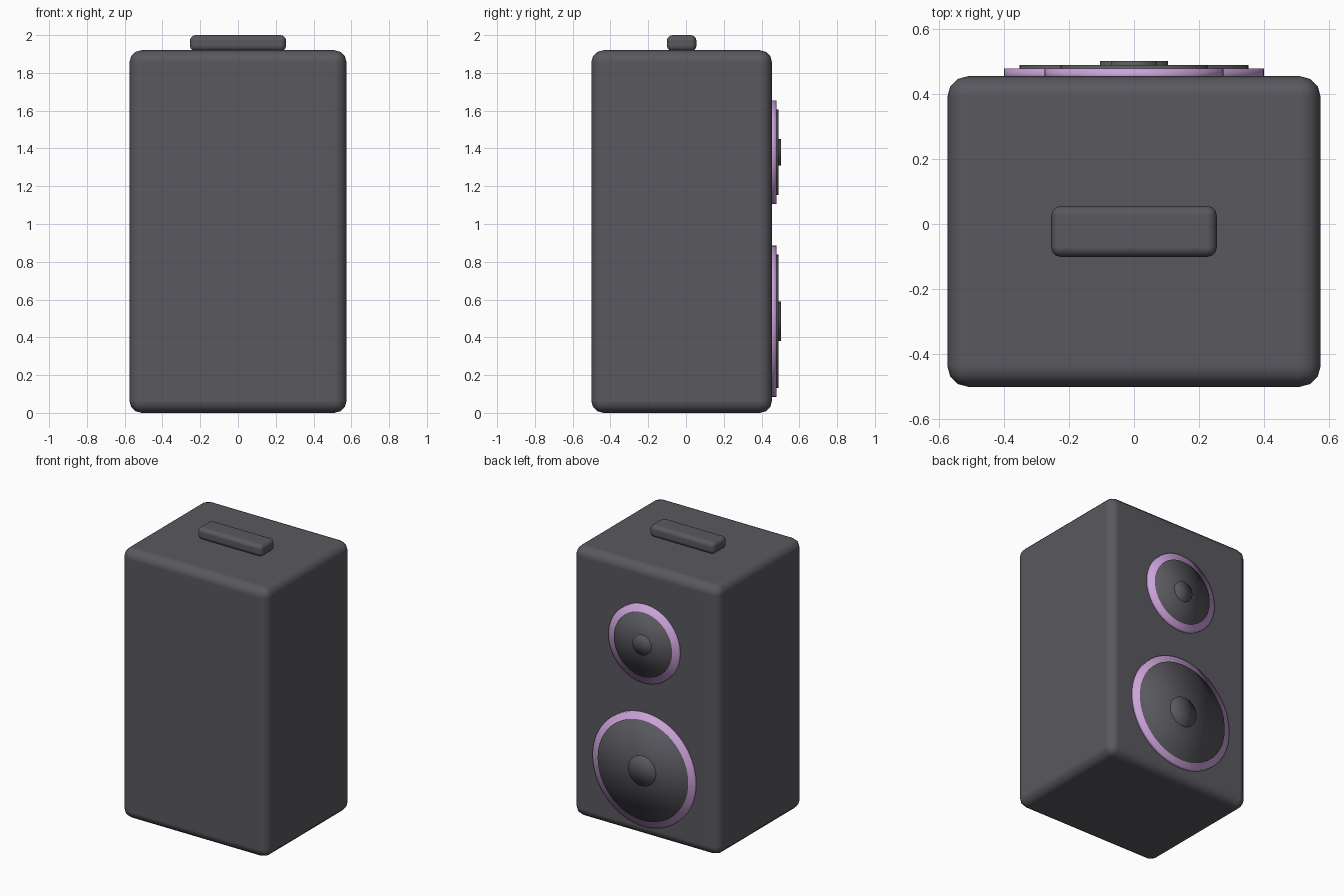
import bpy
from math import radians

cube = bpy.data.objects.get("Cube")
if cube:
    bpy.data.objects.remove(cube, do_unlink=True)


def material(name, color):
    mat = bpy.data.materials.new(name)
    mat.use_nodes = True
    mat.diffuse_color = (*color, 1)
    mat.node_tree.nodes["Principled BSDF"].inputs["Base Color"].default_value = (*color, 1)
    return mat


charcoal = material("charcoal", (0.10, 0.098, 0.113))
lilac = material("lilac", (0.60, 0.36, 0.70))
CENTRE_Y = -0.023


def rounded_box(name, width, depth, bottom, top, radius, mat):
    bpy.ops.mesh.primitive_cube_add(size=1, location=(0, CENTRE_Y, (bottom + top) / 2))
    obj = bpy.context.object
    obj.name = name
    obj.dimensions = (width, depth, top - bottom)
    bpy.ops.object.transform_apply(location=False, rotation=False, scale=True)
    obj.data.materials.append(mat)
    bpy.ops.object.shade_smooth()
    bevel = obj.modifiers.new("rounded edges", 'BEVEL')
    bevel.width = radius
    bevel.segments = 3
    bevel.harden_normals = True


def disc(name, z, radius, back, mat):
    # Softly shaded disc running from inside the cabinet out to y = back
    front = 0.44
    bpy.ops.mesh.primitive_cylinder_add(
        vertices=64, radius=radius, depth=back - front, end_fill_type='TRIFAN',
        location=(0, (front + back) / 2, z), rotation=(radians(90), 0, 0))
    obj = bpy.context.object
    obj.name = name
    obj.data.materials.append(mat)
    bpy.ops.object.shade_smooth()


# Cabinet and top handle
rounded_box("cabinet", 1.15, 0.957, 0, 1.92, 0.065, charcoal)
rounded_box("handle", 0.51, 0.157, 1.915, 2.0, 0.03, charcoal)

# Two drivers: surround ring, cone and dust cap
for label, z, ring, cone, cap in (("tweeter", 1.38, 0.275, 0.226, 0.07),
                                  ("woofer", 0.485, 0.40, 0.353, 0.105)):
    disc(label + "_ring", z, ring, 0.479, lilac)
    disc(label + "_cone", z, cone, 0.489, charcoal)
    disc(label + "_dust_cap", z, cap, 0.502, charcoal)
